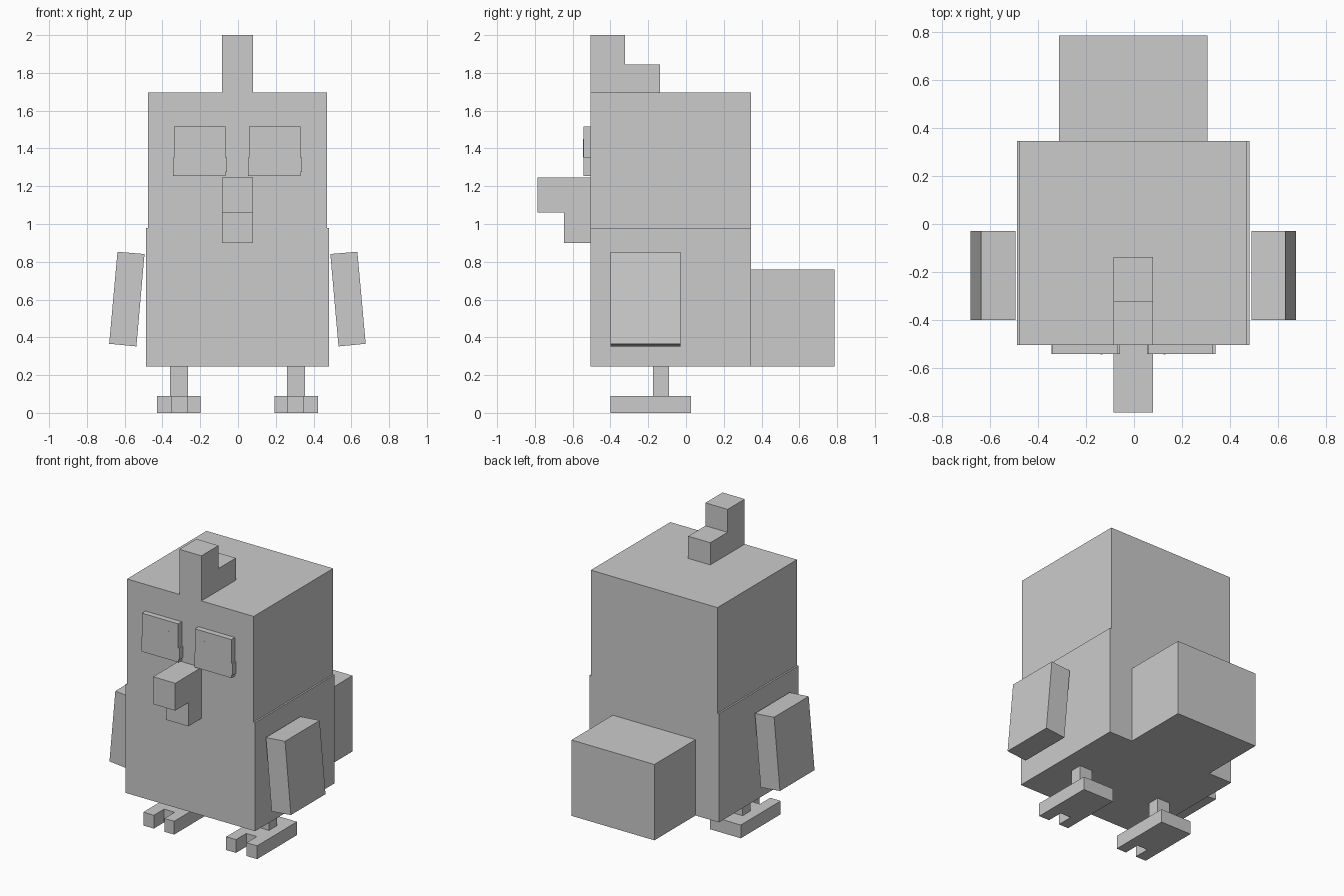
import bpy
import bmesh
from mathutils import Vector

if "Cube" in bpy.data.objects:
    bpy.data.objects.remove(bpy.data.objects["Cube"], do_unlink=True)

grey = bpy.data.materials.new("plain_grey")
grey.use_nodes = True
colour = (0.6, 0.6, 0.6, 1)
grey.diffuse_color = colour
grey.node_tree.nodes["Principled BSDF"].inputs["Base Color"].default_value = colour

MID = -0.003  # symmetry plane of the figure
FRONT, BACK = -0.505, 0.345


def extrude(name, profile, axis, start, end):
    """Extrude a flat outline along x, y or z (other two axes in order)."""
    def point(a, b):
        co = [a, b]
        co.insert(axis, start)
        return co
    bm = bmesh.new()
    face = bm.faces.new([bm.verts.new(point(a, b)) for a, b in profile])
    new = bmesh.ops.extrude_face_region(bm, geom=[face])["geom"]
    offset = Vector((0, 0, 0))
    offset[axis] = end - start
    bmesh.ops.translate(bm, vec=offset,
                        verts=[g for g in new if isinstance(g, bmesh.types.BMVert)])
    bmesh.ops.recalc_face_normals(bm, faces=bm.faces)
    mesh = bpy.data.meshes.new(name)
    bm.to_mesh(mesh)
    bm.free()
    mesh.materials.append(grey)
    obj = bpy.data.objects.new(name, mesh)
    bpy.context.collection.objects.link(obj)
    return obj


def box(name, x, y, z):
    return extrude(name, [(x[0], y[0]), (x[1], y[0]), (x[1], y[1]), (x[0], y[1])], 2, *z)


def mirrored(profile, side):
    return [(MID + side * a, b) for a, b in profile]


# Body with a slightly narrower head block
half = [(0.485, 0.245), (0.485, 0.98), (0.474, 0.98), (0.474, 1.695)]
extrude("body", mirrored(half, 1) + mirrored(half, -1)[::-1], 1, FRONT, BACK)

# Tail block
box("tail", (-0.313, 0.307), (BACK, 0.785), (0.245, 0.758))

# Stepped crest and beak
extrude("crest", [(FRONT, 1.695), (-0.137, 1.695), (-0.137, 1.845),
                  (-0.322, 1.845), (-0.322, 2), (FRONT, 2)], 0, -0.086, 0.08)
extrude("beak", [(FRONT, 0.9), (-0.645, 0.9), (-0.645, 1.06),
                 (-0.785, 1.06), (-0.785, 1.245), (FRONT, 1.245)], 0, -0.086, 0.08)

# Eye plates, both with the same uneven outline
eye = [(0, 1.515), (0.272, 1.515), (0.272, 1.353), (0.281, 1.353), (0.281, 1.275),
       (0.274, 1.275), (0.274, 1.255), (-0.004, 1.255), (-0.004, 1.353), (0, 1.353)]
for name, x in (("right_eye", -0.339), ("left_eye", 0.058)):
    extrude(name, [(x + a, b) for a, b in eye], 1, -0.543, FRONT)

# Narrow pupils
box("right_pupil", (-0.14, -0.132), (-0.545, -0.543), (1.412, 1.447))
box("left_pupil", (0.123, 0.131), (-0.545, -0.543), (1.352, 1.45))

# Wings, legs and two-toed feet
wing = [(0.492, 0.841), (0.635, 0.853), (0.679, 0.366), (0.535, 0.352)]
foot = [(0.195, -0.4), (0.268, -0.4), (0.268, -0.29), (0.347, -0.29),
        (0.347, -0.4), (0.426, -0.4), (0.426, 0.027), (0.195, 0.027)]
leg = [(0.262, -0.175), (0.358, -0.175), (0.358, -0.09), (0.262, -0.09)]
for label, side in (("left", 1), ("right", -1)):
    extrude(label + "_wing", mirrored(wing, side), 1, -0.4, -0.03)
    extrude(label + "_foot", mirrored(foot, side), 2, 0, 0.09)
    extrude(label + "_leg", mirrored(leg, side), 2, 0.09, 0.245)
